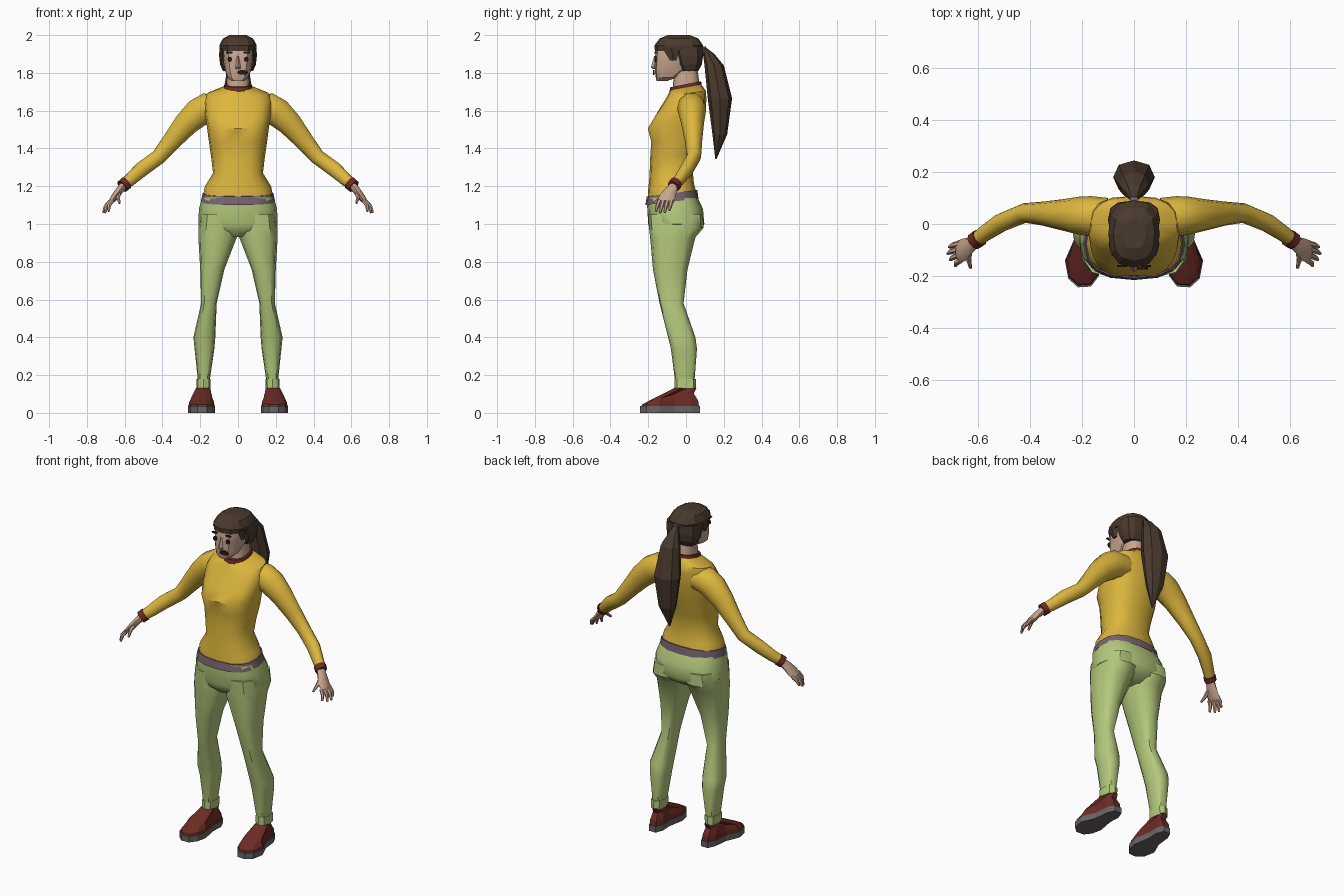
import bpy, bmesh, math
from mathutils import Vector


def material(name, rgb):
    m = bpy.data.materials.new(name)
    m.diffuse_color = (*rgb, 1)
    return m


YELLOW = material("yellow knit", (0.72, 0.47, 0.045))
GREEN = material("light green cloth", (0.46, 0.59, 0.20))
RED = material("dark red", (0.15, 0.025, 0.018))
SKIN = material("skin", (0.58, 0.38, 0.27))
HAIR = material("dark brown hair", (0.068, 0.042, 0.026))
SOLE = material("grey sole", (0.14, 0.13, 0.125))
BELT = material("mauve grey", (0.18, 0.125, 0.165))
DARK = material("near black", (0.018, 0.011, 0.008))


def loft(name, rings, mat, smooth=40, mirror=False, shape=None):
    """Skin a list of equal-length point rings and cap both ends."""
    bm = bmesh.new()
    loops = [[bm.verts.new(p) for p in ring] for ring in rings]
    n = len(loops[0])
    for a, b in zip(loops, loops[1:]):
        for i in range(n):
            j = (i + 1) % n
            bm.faces.new((a[i], a[j], b[j], b[i]))
    bm.faces.new(loops[0])
    bm.faces.new(loops[-1])
    if shape:
        for v in bm.verts:
            shape(v.co)
    bmesh.ops.recalc_face_normals(bm, faces=bm.faces)
    me = bpy.data.meshes.new(name)
    bm.to_mesh(me)
    bm.free()
    me.materials.append(mat)
    ob = bpy.data.objects.new(name, me)
    bpy.context.collection.objects.link(ob)
    if smooth:
        bpy.ops.object.select_all(action='DESELECT')
        ob.select_set(True)
        bpy.context.view_layer.objects.active = ob
        bpy.ops.object.shade_smooth_by_angle(angle=math.radians(smooth))
    if mirror:
        ob.modifiers.new("mirror", 'MIRROR')
    return ob


def power(v, p):
    return math.copysign(abs(v) ** p, v) if abs(v) > 1e-6 else 0.0


def stack(name, rows, mat, n=12, p=0.75, tilt=0.0, **kw):
    """Horizontal rounded sections, each row = z, x0, x1, y0, y1."""
    rings = []
    for z, x0, x1, y0, y1 in rows:
        ring = []
        for i in range(n):
            t = 2 * math.pi * i / n
            c, s = power(math.cos(t), p), power(math.sin(t), p)
            ring.append(((x0 + x1) / 2 + (x1 - x0) / 2 * c,
                         (y0 + y1) / 2 + (y1 - y0) / 2 * s, z + tilt * s))
        rings.append(ring)
    return loft(name, rings, mat, **kw)


def body(name, rows, mat, **kw):
    """Centred stack, each row = z, half width, y0, y1."""
    return stack(name, [(z, -w, w, a, b) for z, w, a, b in rows], mat, **kw)


def tube(name, rows, mat, n=8, **kw):
    """Sections across a path, each row = x, y, z, radius, radius along y."""
    pts = [Vector(r[:3]) for r in rows]
    rings = []
    for k, r in enumerate(rows):
        t = (pts[min(k + 1, len(pts) - 1)] - pts[max(k - 1, 0)]).normalized()
        u = Vector((0, 1, 0))
        u = (u - t * u.dot(t)).normalized()
        v = t.cross(u)
        rings.append([pts[k] + u * r[4] * math.cos(a) + v * r[3] * math.sin(a)
                      for a in (2 * math.pi * i / n for i in range(n))])
    return loft(name, rings, mat, mirror=True, **kw)


# sweater body, with a shallow hollow between the breasts
def chest(co):
    if abs(co.x) < 0.01 and co.y < -0.1 and 1.4 < co.z < 1.6:
        co.y += 0.015


body("sweater_body", [(1.15, .185, -.203, .055), (1.20, .175, -.2, .042), (1.27, .132, -.193, .035),
                      (1.36, .143, -.19, .05), (1.45, .156, -.192, .08), (1.52, .165, -.212, .095),
                      (1.58, .175, -.175, .105), (1.65, .18, -.125, .108), (1.69, .165, -.10, .105),
                      (1.725, .075, -.083, .08)], YELLOW, n=16, p=.8, tilt=.015, shape=chest)

# sleeves, wrist bands
tube("sleeve", [(.10, .03, 1.62, .07, .07), (.165, .03, 1.615, .082, .077), (.21, .032, 1.59, .08, .073),
                (.275, .035, 1.53, .068, .06), (.35, .04, 1.44, .053, .046), (.42, .042, 1.355, .042, .038),
                (.51, .005, 1.29, .042, .036), (.57, -.035, 1.235, .035, .031),
                (.607, -.062, 1.206, .03, .027)], YELLOW, n=10)
tube("wrist_band", [(.592, -.052, 1.217, .037, .034), (.613, -.067, 1.199, .036, .033)], RED, n=10)

# hands
tube("palm", [(.605, -.063, 1.205, .022, .024), (.632, -.083, 1.172, .02, .034),
              (.655, -.1, 1.14, .019, .044), (.675, -.107, 1.115, .013, .042)], SKIN)
fingers = [((.67, -.075, 1.125), (.709, -.088, 1.072)), ((.677, -.098, 1.12), (.714, -.113, 1.06)),
           ((.675, -.121, 1.12), (.704, -.137, 1.058)), ((.665, -.14, 1.125), (.685, -.16, 1.066)),
           ((.63, -.10, 1.165), (.627, -.168, 1.11))]
for k, (a, b) in enumerate(fingers):
    m = (Vector(a) + Vector(b)) / 2 + Vector((.006, 0, .004))
    tube("thumb" if k == 4 else f"finger_{k + 1}",
         [(*a, .012, .012), (*m, .011, .011), (*b, .006, .006)], SKIN, n=6)

# belt and trousers
body("belt", [(1.118, .197, -.215, .066), (1.163, .187, -.208, .06)], BELT, n=16, p=.8, tilt=.017)
body("trouser_seat", [(1.14, .19, -.207, .062), (1.08, .207, -.205, .09), (1.0, .21, -.2, .097),
                      (.965, .17, -.19, .075), (.93, .06, -.15, .02)], GREEN, n=16, p=.75)
stack("trouser_leg", [(1.05, .01, .2, -.2, .09), (.98, .004, .21, -.196, .093), (.93, .006, .21, -.19, .05),
                      (.76, .072, .2, -.175, .008), (.58, .113, .195, -.14, -.013),
                      (.40, .12, .236, -.095, .05), (.34, .125, .23, -.08, .058),
                      (.17, .15, .212, -.058, .045)],
      GREEN, n=12, p=.75, mirror=True)
stack("trouser_cuff", [(.128, .147, .22, -.062, .052), (.18, .145, .22, -.062, .052)],
      GREEN, n=8, mirror=True)

# shoes: one outline used for the sole and the upper
outline = [(.155, .075), (.2, .075), (.22, .03), (.23, -.06), (.265, -.14), (.252, -.21), (.215, -.243),
           (.165, -.24), (.135, -.2), (.122, -.14), (.14, -.04), (.137, .03)]
loft("shoe_sole", [[(x, y, z) for x, y in outline] for z in (0, .036)], SOLE, smooth=0, mirror=True)


def shoe_ring(s, z0, rise):
    return [(.185 + (x - .185) * s, -.08 + (y + .08) * s,
             z0 + rise * min(1, max(0, (y + .24) / .2))) for x, y in outline]


ankle = [(.183 + (x - .19) * .52, -.003 + (y + .084) * .37, .132) for x, y in outline]
loft("shoe_upper", [shoe_ring(.96, .034, 0), shoe_ring(.93, .045, .02), shoe_ring(.78, .058, .045), ankle],
     RED, smooth=0, mirror=True)

# neck, collar, head
body("neck", [(1.69, .066, -.07, .075), (1.75, .06, -.068, .07), (1.83, .056, -.06, .06)], SKIN, n=10 + 2)
body("collar", [(1.708, .08, -.09, .085), (1.74, .072, -.083, .08)], RED, n=16, p=.85, tilt=.016)
body("head", [(1.757, .032, -.155, -.10), (1.775, .056, -.16, -.05), (1.81, .068, -.165, 0),
              (1.87, .079, -.165, .06), (1.93, .086, -.16, .07), (1.97, .07, -.14, .06)],
     SKIN, p=.7, smooth=30)
body("nose", [(1.82, .013, -.175, -.15), (1.83, .014, -.186, -.15), (1.89, .006, -.168, -.15)],
     SKIN, n=4, p=1, smooth=0)


# painted face details as thin plates
def plate(name, x, z, w, h, y, mirror=True):
    rings = [[(x + w * math.cos(a), yy, z + h * math.sin(a))
              for a in (math.pi * i / 4 for i in range(8))] for yy in (y - .0045, y + .0045)]
    loft(name, rings, DARK, smooth=0, mirror=mirror)


plate("eye", .043, 1.872, .012, .014, -.161)
plate("eyebrow", .046, 1.908, .02, .006, -.161)
plate("mouth", .024, 1.803, .03, .013, -.170, mirror=False)

# hair and ponytail
body("hair_top", [(1.917, .096, -.165, .088), (1.945, .099, -.167, .091), (1.982, .08, -.14, .065),
                  (2.0, .045, -.095, .02)], HAIR, p=.8, smooth=0)
body("hair_back", [(1.81, .08, -.025, .065), (1.845, .095, -.045, .084), (1.89, .1, -.06, .09),
                   (1.94, .098, -.07, .09)], HAIR, p=.7, smooth=0)
stack("sideburn", [(1.865, .07, .09, -.085, -.05), (1.93, .07, .098, -.125, -.03)],
      HAIR, n=4, p=1, smooth=0, mirror=True)
body("hair_tie", [(1.905, .017, .08, .108), (1.94, .017, .08, .106)], BELT, n=8, smooth=0)
body("ponytail", [(1.935, .016, .09, .106), (1.9, .03, .09, .15), (1.84, .056, .098, .2),
                  (1.665, .08, .115, .244), (1.475, .056, .14, .218), (1.345, .004, .155, .162)],
     HAIR, n=8, p=.9, smooth=0)
